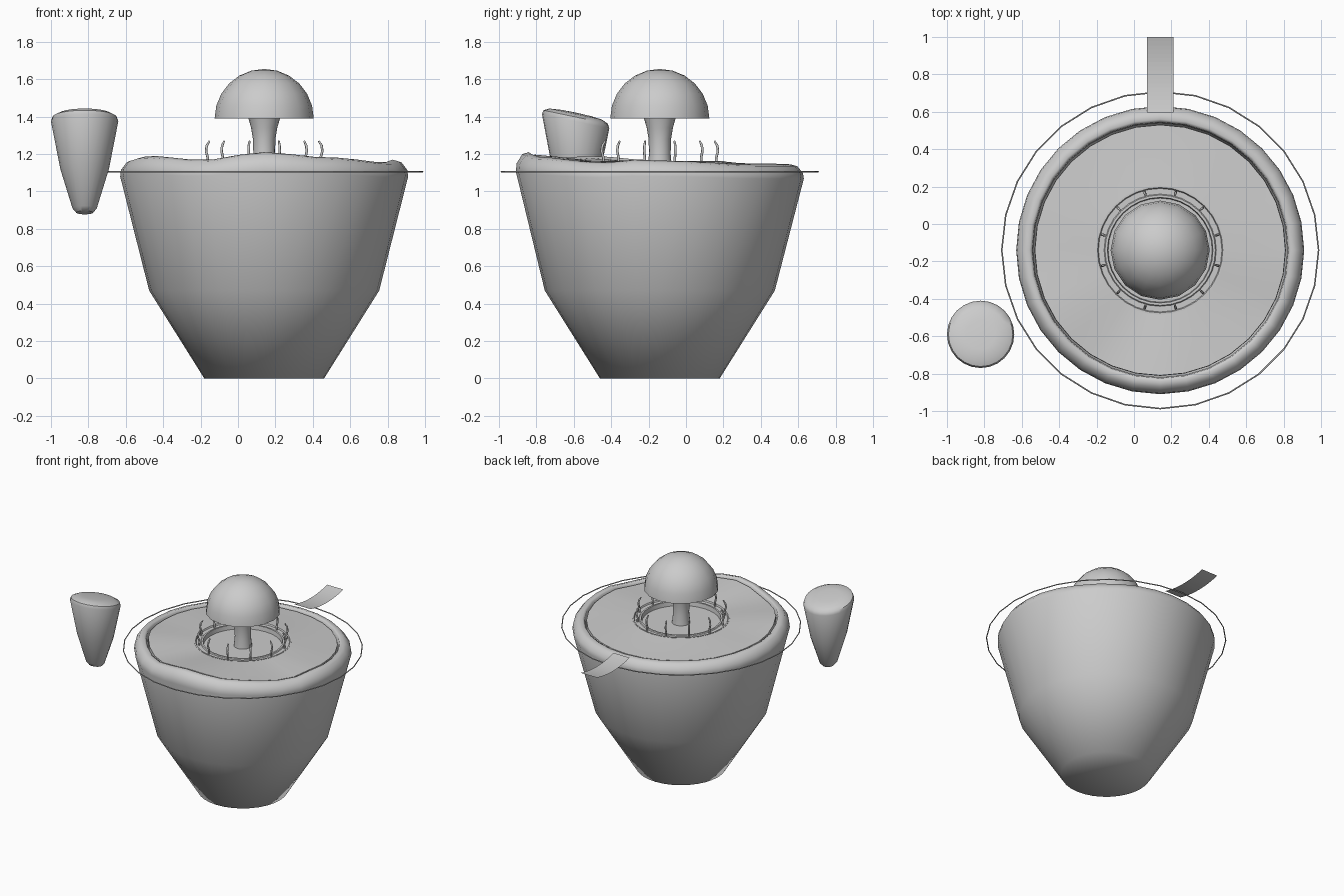
import bpy, bmesh
from math import sin, cos, pi, radians, degrees

if "Cube" in bpy.data.objects:
    bpy.data.objects.remove(bpy.data.objects["Cube"])

CX, CY = 0.14, -0.14


def finish(name, bm, angle=40, recalc=True):
    if recalc:
        bmesh.ops.recalc_face_normals(bm, faces=bm.faces)
    me = bpy.data.meshes.new(name)
    bm.to_mesh(me)
    bm.free()
    ob = bpy.data.objects.new(name, me)
    bpy.context.collection.objects.link(ob)
    if angle:
        bpy.ops.object.select_all(action='DESELECT')
        ob.select_set(True)
        bpy.context.view_layer.objects.active = ob
        bpy.ops.object.shade_smooth_by_angle(angle=radians(angle))
    return ob


def lathe(name, profile, n, cx=CX, cy=CY, warp=None, angle=40):
    """Spin (radius, z, wave) points; warp(a, x, y, wave) adds to the height."""
    bm = bmesh.new()
    rings = []
    for r, z, w in profile:
        ring = []
        for i in range(n if r > 0 else 1):
            a = 2 * pi * i / n
            x, y = r * cos(a), r * sin(a)
            dz = warp(a, x, y, w) if warp else 0
            ring.append(bm.verts.new((cx + x, cy + y, z + dz)))
        rings.append(ring)
    for p, q in zip(rings, rings[1:]):
        for i in range(n):
            j = (i + 1) % n
            if len(p) == 1:
                bm.faces.new((p[0], q[j], q[i]))
            elif len(q) == 1:
                bm.faces.new((p[i], p[j], q[0]))
            else:
                bm.faces.new((p[i], p[j], q[j], q[i]))
    return finish(name, bm, angle)


# uneven rim height by angle around the pot
WAVE = [(0, 1.165), (45, 1.145), (90, 1.145), (135, 1.15), (180, 1.165), (212, 1.19),
        (242, 1.168), (270, 1.21), (297, 1.183), (336, 1.155), (348, 1.17), (360, 1.165)]


def rim(a, x, y, w):
    d = degrees(a) % 360
    for (a0, z0), (a1, z1) in zip(WAVE, WAVE[1:]):
        if a0 <= d <= a1:
            t = (1 - cos(pi * (d - a0) / (a1 - a0))) / 2
            return (z0 + (z1 - z0) * t - 1.165) * w
    return 0


# tapered pot with a rounded lip, open groove behind the lip
lathe("pot", [(0, 0, 0), (0.32, 0, 0), (0.615, 0.47, 0), (0.77, 1.08, 0.6), (0.765, 1.115, 0.8),
              (0.735, 1.155, 1), (0.70, 1.165, 1), (0.685, 1.155, 1), (0.68, 1.11, 1)],
      32, warp=rim, angle=65)

# wavy surface inside the lip
lathe("top_surface", [(0.672, 1.11, 1), (0.67, 1.152, 1), (0.51, 1.155, 0.6), (0.345, 1.16, 0)],
      32, warp=rim)

# collar around the sunken centre
lathe("collar", [(0.345, 1.13, 0), (0.345, 1.162, 0), (0.335, 1.162, 0), (0.33, 1.152, 0),
                 (0.30, 1.152, 0), (0.295, 1.158, 0), (0.282, 1.158, 0), (0.278, 1.125, 0),
                 (0, 1.125, 0)], 32)

# central stem and dome cap
lathe("stem", [(0.065, 1.125, 0), (0.058, 1.2, 0), (0.06, 1.28, 0), (0.07, 1.34, 0), (0.085, 1.392, 0)], 16)
dome = [(0, 1.39, 0), (0.265, 1.39, 0)]
dome += [(0.265 * cos(k * pi / 12), 1.39 + 0.265 * sin(k * pi / 12), 0) for k in range(1, 6)]
lathe("dome_cap", dome + [(0, 1.655, 0)], 16)

# twelve small hooks on the collar: (radius, z)
for k in range(12):
    a = radians(15 + 30 * k)
    cu = bpy.data.curves.new("hook", 'CURVE')
    cu.dimensions = '3D'
    cu.bevel_depth = 0.007
    cu.bevel_resolution = 1
    cu.use_fill_caps = True
    sp = cu.splines.new('POLY')
    path = [(0.315, 1.14), (0.312, 1.18), (0.322, 1.215), (0.318, 1.245), (0.302, 1.27)]
    sp.points.add(len(path) - 1)
    for p, (r, z) in zip(sp.points, path):
        p.co = (CX + r * cos(a), CY + r * sin(a), z, 1)
    sp.points[-1].radius = 0.7
    ob = bpy.data.objects.new("hook_%02d" % (k + 1), cu)
    bpy.context.collection.objects.link(ob)

# thin hoop around the pot
bpy.ops.mesh.primitive_torus_add(major_segments=28, minor_segments=6, major_radius=0.847,
                                 minor_radius=0.004, location=(CX, CY, 1.105))
bpy.context.object.name = "hoop"

# curved sheet of flat slats at the back
bm = bmesh.new()
N = 18
rows = []
for i in range(N + 1):
    y = 0.595 + 0.405 * i / N
    z = 1.119 + 0.65 * (y - 0.8) ** 2
    rows.append([bm.verts.new((x, y, z)) for x in (0.07, 0.21)])
for p, q in zip(rows, rows[1:]):
    bm.faces.new((p[0], q[0], q[1], p[1]))
finish("slatted_strip", bm, angle=None, recalc=False)

# floating tapered cup with a slanted rounded top
lathe("floating_cone", [(0, 0.885, 0), (0.045, 0.887, 0), (0.065, 0.91, 0), (0.13, 1.12, 0),
                        (0.18, 1.375, 0), (0.172, 1.398, 0), (0.14, 1.414, 0), (0.08, 1.42, 0),
                        (0, 1.422, 0)],
      24, cx=-0.82, cy=-0.59, warp=lambda a, x, y, w: -0.21 * y)
